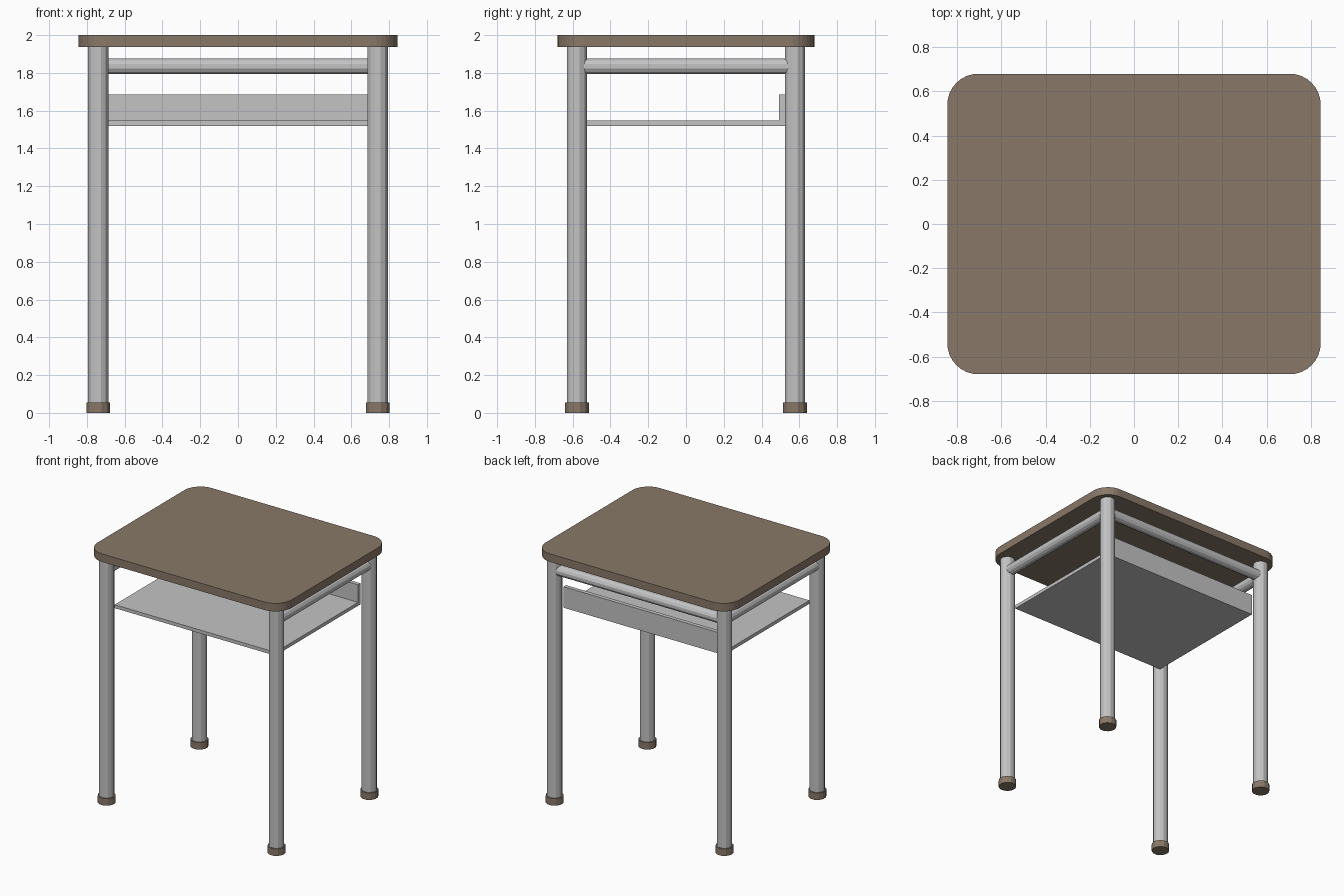
import bpy, bmesh, math
from mathutils import Vector

if "Cube" in bpy.data.objects:
    bpy.data.objects.remove(bpy.data.objects["Cube"])


def material(name, rgb):
    m = bpy.data.materials.new(name)
    m.diffuse_color = (*rgb, 1)
    m.use_nodes = True
    m.node_tree.nodes["Principled BSDF"].inputs["Base Color"].default_value = m.diffuse_color
    return m


BROWN = material("brown wood", (0.25, 0.19, 0.14))
GREY = material("light grey metal", (0.55, 0.55, 0.56))

LEG_X, LEG_Y = 0.74, 0.577


def finish(name, bm, mat):
    bmesh.ops.recalc_face_normals(bm, faces=bm.faces)
    mesh = bpy.data.meshes.new(name)
    bm.to_mesh(mesh)
    bm.free()
    mesh.materials.append(mat)
    ob = bpy.data.objects.new(name, mesh)
    bpy.context.collection.objects.link(ob)
    return ob


def prism(name, points, direction, mat):
    """Extrude a closed outline along a direction."""
    bm = bmesh.new()
    face = bm.faces.new([bm.verts.new(p) for p in points])
    res = bmesh.ops.extrude_face_region(bm, geom=[face], use_keep_orig=True)
    verts = [g for g in res["geom"] if isinstance(g, bmesh.types.BMVert)]
    bmesh.ops.translate(bm, verts=verts, vec=direction)
    return finish(name, bm, mat)


def tube(name, start, end, radius, mat, sides=12):
    start, end = Vector(start), Vector(end)
    axis = end - start
    rot = axis.to_track_quat('Z', 'Y')
    pts = []
    for i in range(sides):
        a = 2 * math.pi * (i + 0.5) / sides
        pts.append(start + rot @ Vector((radius * math.cos(a), radius * math.sin(a), 0)))
    return prism(name, pts, axis, mat)


# Rounded table top
R, HX, HY = 0.14, 0.845, 0.68
outline = []
for k, (sx, sy) in enumerate(((1, 1), (-1, 1), (-1, -1), (1, -1))):
    for i in range(9):
        a = math.pi / 2 * (k + i / 8)
        outline.append((sx * (HX - R) + R * math.cos(a), sy * (HY - R) + R * math.sin(a), 1.937))
prism("table_top", outline, (0, 0, 0.063), BROWN)

# Legs with rubber feet
for sx, side in ((-1, "left"), (1, "right")):
    for sy, end in ((-1, "front"), (1, "back")):
        x, y = sx * LEG_X, sy * LEG_Y
        tube(f"{end}_{side}_leg", (x, y, 0.001), (x, y, 1.94), 0.055, GREY)
        tube(f"{end}_{side}_foot", (x, y, 0), (x, y, 0.055), 0.065, BROWN)
    # Side rail
    tube(f"{side}_rail", (sx * LEG_X, -LEG_Y, 1.835), (sx * LEG_X, LEG_Y, 1.835), 0.042, GREY)

# Back rail
tube("back_rail", (-LEG_X, LEG_Y, 1.835), (LEG_X, LEG_Y, 1.835), 0.042, GREY)

# Shelf with upturned back lip
profile = [(-0.535, 1.52), (0.525, 1.52), (0.525, 1.685), (0.493, 1.685), (0.493, 1.547), (-0.535, 1.547)]
prism("book_shelf", [(-0.70, y, z) for y, z in profile], (1.40, 0, 0), GREY)
